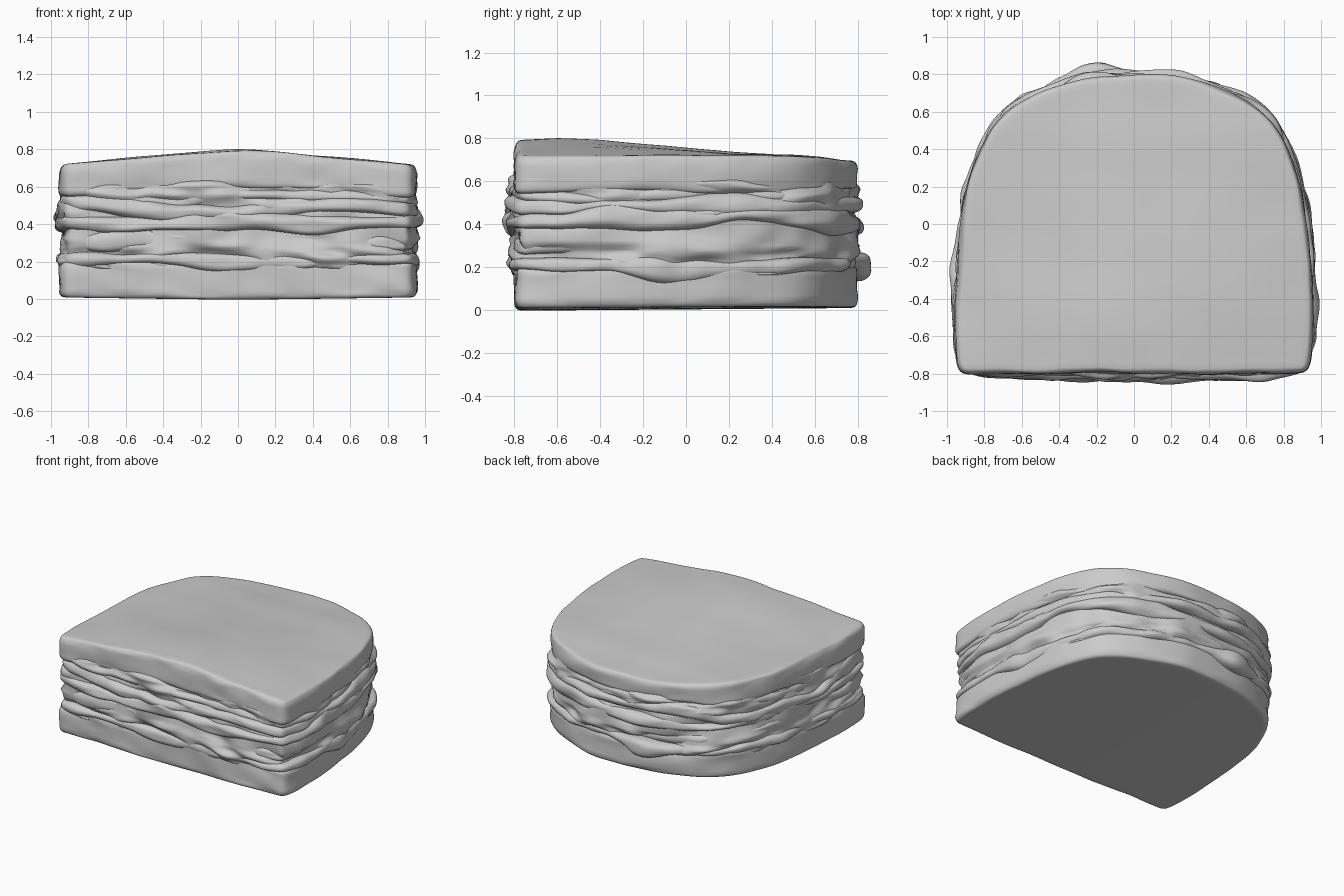
import bpy, math, bmesh
from mathutils import Vector, noise

if "Cube" in bpy.data.objects:
    bpy.data.objects.remove(bpy.data.objects["Cube"])

N = 300  # samples around the slice outline

# right half of the bread slice outline, front centre to back centre
HALF = [(0, -.80), (.3, -.80), (.6, -.80), (.85, -.80), (.92, -.785), (.945, -.72), (.957, -.5),
        (.94, -.2), (.91, .08), (.86, .3), (.765, .5), (.645, .625),
        (.48, .715), (.25, .78), (0, .797)]


def make_outline():
    pts = HALF + [(-x, y) for x, y in HALF[-2:0:-1]]
    pts = [Vector(p) for p in pts]
    m, dense = len(pts), []
    for i in range(m):
        a, b, c, d = (pts[(i + k) % m] for k in (-1, 0, 1, 2))
        # chord-scaled tangents keep the curve smooth with uneven spacing
        l0, l1, l2 = (b - a).length, (c - b).length, (d - c).length
        t1 = (c - a) / (l0 + l1) * l1
        t2 = (d - b) / (l1 + l2) * l1
        for j in range(40):
            t = j / 40
            dense.append((2*t**3 - 3*t*t + 1) * b + (t**3 - 2*t*t + t) * t1
                         + (3*t*t - 2*t**3) * c + (t**3 - t*t) * t2)
    # resample evenly by arc length
    acc = [0]
    for i in range(len(dense)):
        acc.append(acc[-1] + (dense[(i + 1) % len(dense)] - dense[i]).length)
    res, k = [], 0
    for i in range(N):
        s = acc[-1] * i / N
        while acc[k + 1] < s:
            k += 1
        f = (s - acc[k]) / max(acc[k + 1] - acc[k], 1e-9)
        res.append(dense[k].lerp(dense[(k + 1) % len(dense)], f))
    return res


OUT = make_outline()
NORM = []
for i in range(N):
    t = OUT[(i + 2) % N] - OUT[i - 2]
    NORM.append(Vector((t.y, -t.x)).normalized())


def nz(x, y, z):
    return noise.noise(Vector((x, y, z)))


def gauss(v, c, w):
    return math.exp(-((v - c) / w) ** 2)


INNER = (.04, .12, .2, .3, .4, .5, .6, .7, .78, .85, .91, .96, .985)


def slab(name, zb, zt, out, r, e=1.0, rim=12, fold=0.0, seed=0):
    """Slice-shaped slab: zb/zt give heights, out(x, y) pushes the rim outwards."""
    rings = [(s, r, 0) for s in INNER]
    for k in range(rim + 1):
        a = -math.pi / 2 + math.pi * k / rim
        sn, cs = math.sin(a), max(math.cos(a), 0)
        rings.append((1, r * (1 - cs ** e), .5 + .5 * math.copysign(abs(sn) ** e, sn)))
    rings += [(s, r, 1) for s in INNER[::-1]]
    bm = bmesh.new()
    grid = []
    for s, inset, h in rings:
        row = []
        for p, n in zip(OUT, NORM):
            q = p + n * (out(p.x, p.y) - inset)
            # inner rings ease towards circles so the corners leave no crease
            q = (q.normalized() * .8).lerp(q, s * s) * s
            z = zb(q.x, q.y) * (1 - h) + zt(q.x, q.y) * h
            if fold and s == 1:
                q += n * fold * (nz(p.x * 2.6 + seed, p.y * 2.6, z * 12 + p.x * 2)
                                 + .5 * nz(p.x * 6, p.y * 6 + seed, z * 22))
            row.append(bm.verts.new((q.x, q.y, z)))
        grid.append(row)
    for a, b in zip(grid, grid[1:]):
        for i in range(N):
            j = (i + 1) % N
            bm.faces.new((a[i], a[j], b[j], b[i]))
    bm.faces.new(grid[0][::-1])
    bm.faces.new(grid[-1])
    me = bpy.data.meshes.new(name)
    bm.to_mesh(me)
    bm.free()
    me.shade_smooth()
    ob = bpy.data.objects.new(name, me)
    bpy.context.collection.objects.link(ob)


def bump(x):
    v = math.sqrt(x * x + .004)
    return max(0, 1 - (v / .95) ** 1.2)


def lift(y):
    # the top slice peaks near its cut front edge and sinks to the back
    pts = [(-1, .75), (-.8, .9), (-.6, 1), (-.4, .93), (-.1, .6), (.25, .17), (.6, 0), (1, -.1)]
    for (a, u), (b, v) in zip(pts, pts[1:]):
        if y <= b:
            return u + (v - u) * (y - a) / (b - a)
    return -.1


def bread_rim(x, y):
    return .008 * nz(x * 3, y * 3, 5)


# bread slices
slab("bottom_bread", lambda x, y: .014 - .012 * bump(x) + .008 * y,
     lambda x, y: .205 + .02 * nz(x * 2, y * 2, 3), bread_rim, .055, .45, 18, .010, 40)
slab("top_bread", lambda x, y: .55 + .045 * bump(x) * max(lift(y), .3) + .02 * nz(x * 3, y * 3, 9),
     lambda x, y: .717 + .085 * bump(x) * lift(y) - .06 * max(0, y - .5) + .010 * nz(x * 2.5, y * 2.5, 7),
     bread_rim, .05, .45, 18, .010, 50)


def corner(x, y):
    # fillings stay tucked in at the two front corners
    return gauss(abs(x), .95, .16) * gauss(y, -.8, .16)


def front(x, y):
    return (y < -.7) * max(0, 1 - abs(x) / .95) ** .5


# folded filling body
slab("filling_core", lambda x, y: .16, lambda x, y: .61 + .03 * bump(x) * lift(y),
     lambda x, y: -.008 + .015 * front(x, y) - .02 * corner(x, y), .05, .5, 44, .05, 11)


# draped slices: name, mid height, thickness, outset, waviness, seed
def draped(name, zm, th, o, amp, seed):
    def mid(x, y):
        return (zm + amp * 2 * nz(x * 1.5 + seed, y * 1.5, seed * .7)
                + amp * .7 * nz(x * 4, y * 4 + seed, seed))

    def thick(x, y):
        return th * (1 + .8 * nz(x * 2.2, y * 2.2, seed + 20))

    slab(name, lambda x, y: mid(x, y) - thick(x, y) / 2, lambda x, y: mid(x, y) + thick(x, y) / 2,
         lambda x, y: o + .02 * front(x, y) - .035 * corner(x, y)
         + .035 * nz(x * 2.2, y * 2.2, seed + 5) + .014 * nz(x * 6, y * 6, seed),
         .06, .85, 14, .018, seed)


LAYERS = [("lower_meat_slice", .30, .09, -.015, .028, 4.1),
          ("wide_meat_slice", .41, .10, .024, .022, 8.9),
          ("upper_meat_slice", .475, .09, .018, .032, 12.2),
          ("top_meat_slice", .54, .08, -.008, .026, 15.4)]
for spec in LAYERS:
    draped(*spec)


# leaf overhanging the bottom bread, with a flap at the back and a droop at the right
def flap(x, y):
    return gauss(x, -.2, .17) if y > .5 else 0


def droop(x, y):
    return gauss(y, -.05, .25) * (x > .5) + .5 * gauss(x, .1, .35) * (y < -.6)


slab("lettuce_leaf",
     lambda x, y: .175 + .035 * nz(x * 3, y * 3, 30) - .04 * flap(x, y) - .045 * droop(x, y),
     lambda x, y: .245 + .025 * nz(x * 3, y * 3, 33) + .03 * flap(x, y),
     lambda x, y: .014 + .028 * nz(x * 3, y * 3, 31) + .012 * nz(x * 8, y * 8, 32)
     + .065 * flap(x, y) - .02 * corner(x, y), .06, .85, 14, .012, 17)
